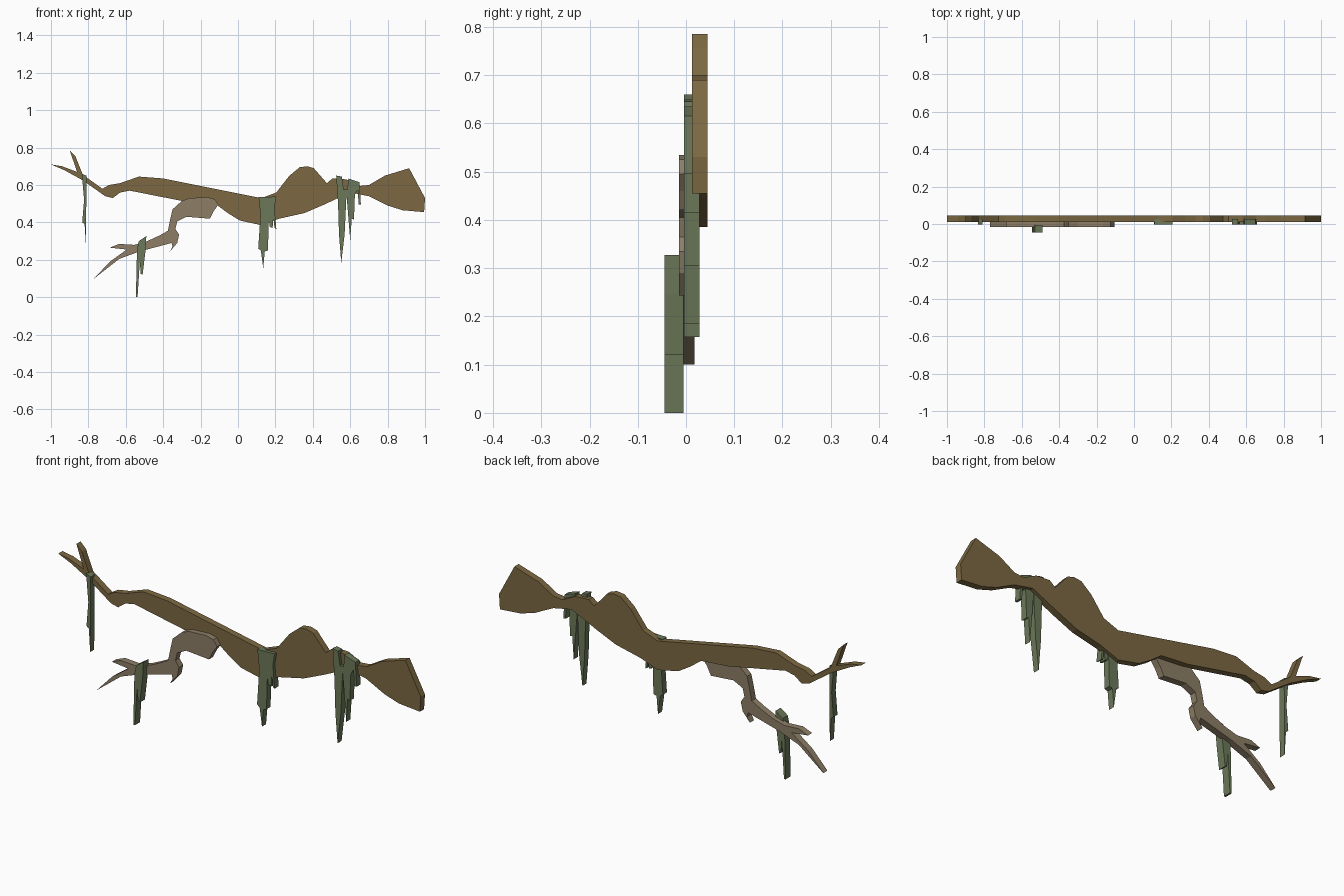
import bpy, bmesh


def material(name, rgb):
    m = bpy.data.materials.new(name)
    m.diffuse_color = (*rgb, 1)
    return m


bark = material("bark", (0.20, 0.14, 0.055))
pale_bark = material("pale_bark", (0.27, 0.21, 0.135))
moss = material("moss", (0.15, 0.19, 0.10))


def slab(name, outline, y_front, y_back, mat):
    """Extrude a front-view (x, z) outline from y_front to y_back."""
    bm = bmesh.new()
    face = bm.faces.new([bm.verts.new((x, y_front, z)) for x, z in outline])
    moved = bmesh.ops.extrude_face_region(bm, geom=[face], use_keep_orig=True)
    verts = [v for v in moved["geom"] if isinstance(v, bmesh.types.BMVert)]
    bmesh.ops.translate(bm, verts=verts, vec=(0, y_back - y_front, 0))
    bmesh.ops.recalc_face_normals(bm, faces=bm.faces)
    # split the concave caps cleanly
    bmesh.ops.triangulate(bm, faces=[f for f in bm.faces if len(f.verts) > 4])
    mesh = bpy.data.meshes.new(name)
    bm.to_mesh(mesh)
    bm.free()
    mesh.materials.append(mat)
    ob = bpy.data.objects.new(name, mesh)
    bpy.context.collection.objects.link(ob)
    return ob


# Main limb: upper edge left to right, then lower edge back
limb_top = [(-1, .71), (-.94, .70), (-.86, .67), (-.90, .785), (-.87, .755),
            (-.83, .655), (-.725, .58), (-.69, .60), (-.63, .61), (-.53, .645),
            (-.40, .635), (.125, .53), (.205, .56), (.275, .65), (.33, .695),
            (.37, .70), (.405, .69), (.44, .65), (.475, .61), (.505, .635),
            (.58, .63), (.65, .595), (.70, .60), (.785, .65), (.915, .69)]
limb_bottom = [(1, .53), (.995, .455), (.88, .465), (.80, .49), (.70, .54),
               (.60, .56), (.46, .495), (.355, .45), (.22, .42), (.125, .385),
               (.01, .41), (-.055, .45), (-.115, .495), (-.26, .507),
               (-.58, .57), (-.63, .56), (-.67, .53), (-.71, .54),
               (-.83, .625), (-.93, .68)]
slab("main_limb", limb_top + limb_bottom, .012, .045, bark)

# Drooping side branch with forked tip and a small spur
branch_top = [(-.105, .495), (-.125, .525), (-.165, .535), (-.26, .53),
              (-.30, .515), (-.35, .47), (-.365, .405), (-.375, .355),
              (-.42, .33), (-.485, .30), (-.555, .28), (-.635, .285),
              (-.685, .265), (-.595, .255), (-.685, .19), (-.77, .10)]
branch_bottom = [(-.635, .205), (-.525, .245), (-.355, .29), (-.35, .27),
                 (-.365, .243), (-.325, .29), (-.315, .335), (-.335, .365),
                 (-.325, .405), (-.275, .43), (-.15, .42), (-.13, .46)]
slab("side_branch", branch_top + branch_bottom, -.015, .018, pale_bark)

# Hanging moss strands
slab("moss_tip", [(-.835, .66), (-.81, .65), (-.813, .275), (-.82, .39),
                  (-.833, .40), (-.823, .52)], -.004, .028, moss)
slab("moss_middle", [(.11, .535), (.205, .538), (.195, .48), (.205, .365),
                     (.195, .37), (.19, .43), (.185, .37), (.17, .375),
                     (.165, .42), (.16, .25), (.143, .245), (.135, .157),
                     (.122, .25), (.108, .26), (.12, .44)], -.004, .028, moss)
slab("moss_right", [(.525, .65), (.555, .645), (.565, .575), (.585, .575),
                    (.59, .635), (.65, .615), (.657, .495), (.645, .495),
                    (.64, .575), (.625, .55), (.62, .415), (.608, .42),
                    (.60, .305), (.59, .425), (.58, .55), (.57, .335),
                    (.552, .185), (.54, .335), (.535, .50)], -.004, .028, moss)
slab("moss_branch", [(-.49, .327), (-.495, .245), (-.51, .12), (-.52, .125),
                     (-.525, .19), (-.537, 0), (-.546, 0), (-.54, .255),
                     (-.53, .30)], -.045, -.005, moss)
